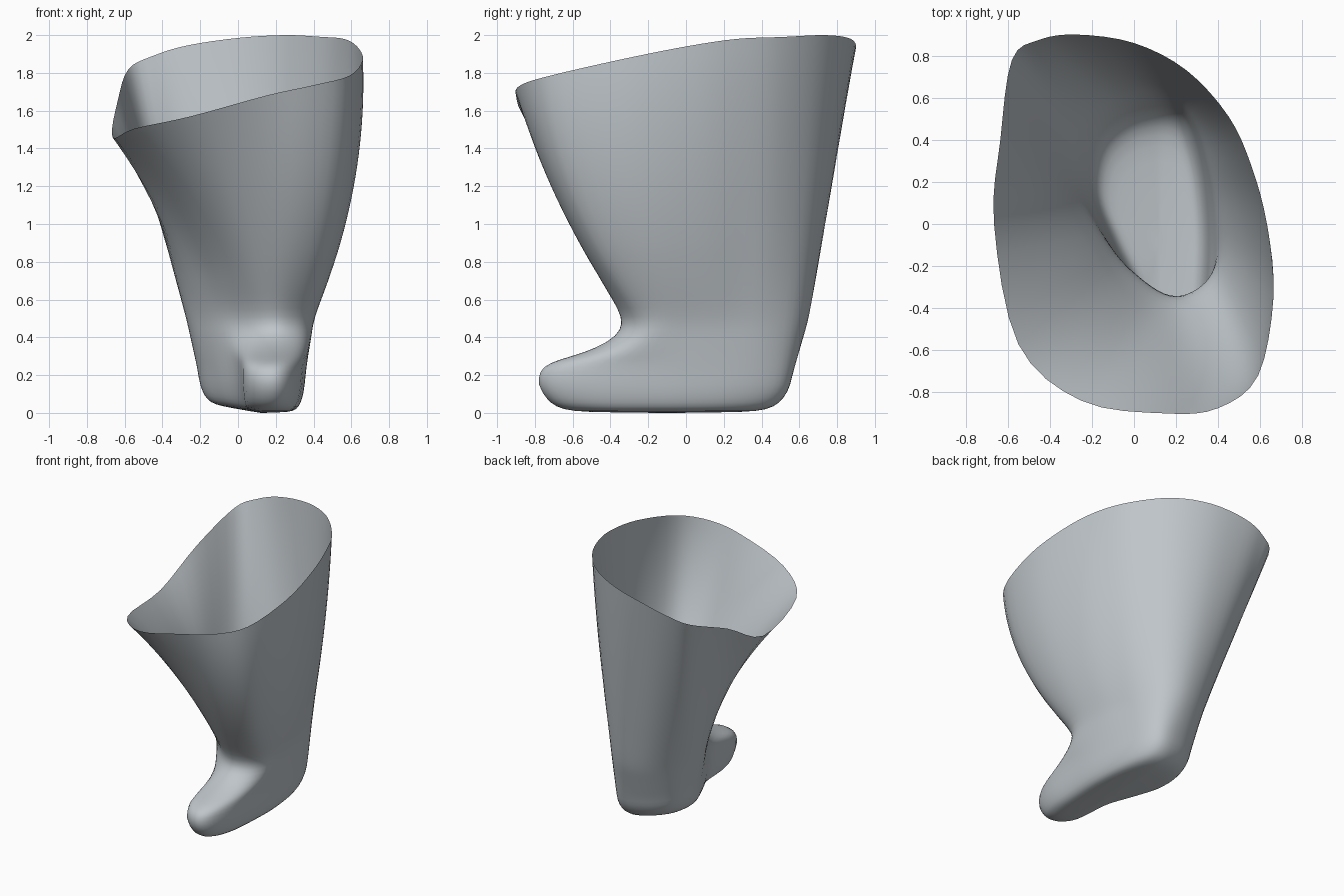
import bpy, bmesh, math
from mathutils import Vector

if "Cube" in bpy.data.objects:
    bpy.data.objects.remove(bpy.data.objects["Cube"])

SUB = 4        # samples between neighbouring outline points
LEG_RINGS = 24

# Matching outlines, from the front round by the right side
ANKLE = [(.20, -.33), (.30, -.295), (.37, -.22), (.40, -.10), (.39, .08), (.36, .25),
         (.31, .44), (.22, .59), (.08, .65), (-.09, .61), (-.21, .49), (-.27, .32),
         (-.26, .15), (-.175, -.01), (-.055, -.17), (.09, -.29)]
FOOT = [(.16, -.785), (.26, -.74), (.325, -.55), (.35, -.25), (.355, 0), (.33, .25),
        (.28, .44), (.21, .54), (.10, .56), (-.05, .52), (-.165, .42), (-.21, .27),
        (-.195, .12), (-.11, -.08), (0, -.33), (.04, -.68)]
RIM = [(.15, -.90, 1.68), (.40, -.875, 1.735), (.59, -.72, 1.785), (.66, -.35, 1.87),
       (.63, 0, 1.94), (.56, .27, 1.98), (.45, .51, 1.99), (.25, .73, 2.0),
       (0, .86, 1.985), (-.27, .90, 1.945), (-.45, .875, 1.89), (-.58, .78, 1.82),
       (-.635, .40, 1.66), (-.665, 0, 1.46), (-.55, -.57, 1.505), (-.25, -.84, 1.57)]
# Instep: height and how far the toe has come out
INSTEP = [(.47, .012), (.44, .03), (.41, .075), (.38, .14), (.34, .32), (.315, .48),
          (.295, .64), (.28, .77), (.265, .87), (.245, .94), (.22, .985), (.19, 1)]
# Sole: height and size of the outline
SOLE = [(.15, .985), (.11, .96), (.08, .93), (.055, .895), (.035, .85), (.02, .79),
        (.011, .71), (.006, .6), (.003, .41), (.001, .2)]


def smooth_loop(points):
    """Closed Catmull-Rom curve through the points."""
    out, n = [], len(points)
    p = [Vector(q) for q in points]
    for i in range(n):
        a, b, c, d = p[i - 1], p[i], p[(i + 1) % n], p[(i + 2) % n]
        for s in range(SUB):
            t = s / SUB
            out.append(.5 * (2 * b + (c - a) * t + (2 * a - 5 * b + 4 * c - d) * t ** 2
                             + (3 * b - a - 3 * c + d) * t ** 3))
    return out


ankle, foot, rim = smooth_loop(ANKLE), smooth_loop(FOOT), smooth_loop(RIM)
rings = []


def toward(d, x, y, power):
    return max(0, d.dot(Vector((x, y)).normalized())) ** power


# Flaring leg, from the slanted rim down to the ankle
for j in range(LEG_RINGS, -1, -1):
    u = j / LEG_RINGS
    ring = []
    for a, r in zip(ankle, rim):
        d = Vector((r.x, r.y)).normalized()
        bulge = (1.1 * toward(d, 1, 0, 2) - .22 * toward(d, -1, 0, 2)
                 + .2 * toward(d, 0, 1, 2) + .12 * toward(d, 0, -1, 2)
                 + .4 * toward(d, 1, -1, 4) - .5 * toward(d, -1, -1, 3))
        s = u + bulge * u * (1 - u)
        ring.append(Vector((a.x + (r.x - a.x) * s, a.y + (r.y - a.y) * s,
                            .5 + (r.z - .5) * u)))
    rings.append(ring)


def lift(x, z):
    """Inner edge of the sole is slightly raised."""
    return z + .15 * max(0, .12 - x) * (1 - z / .5)


# Instep and toe
for z, w in INSTEP:
    ring = []
    for a, f in zip(ankle, foot):
        t = min(1, max(0, (-f.y - .05) / .5))
        front = t * t * (3 - 2 * t)
        side = (.5 - z) / .31
        p = a.lerp(f, w * front + side * (1 - front))
        ring.append(Vector((p.x, p.y, lift(p.x, z))))
    rings.append(ring)

# Rounded sole
centre = Vector((.12, -.10))
for z, s in SOLE:
    ring = []
    for f in foot:
        p = centre.lerp(f, s)
        ring.append(Vector((p.x, p.y, lift(p.x, z))))
    rings.append(ring)

# Soften the crease between leg and foot
first, last = LEG_RINGS - 5, LEG_RINGS + 13
for _ in range(3):
    old = [[p.copy() for p in ring] for ring in rings]
    for j in range(first, last):
        for i, p in enumerate(old[j]):
            rings[j][i] = p * .5 + (old[j - 1][i] + old[j + 1][i]) * .25

# Skin the rings
bm = bmesh.new()
loops = [[bm.verts.new(p) for p in ring] for ring in rings]
n = len(ankle)
for up, low in zip(loops, loops[1:]):
    for i in range(n):
        k = (i + 1) % n
        bm.faces.new((up[i], low[i], low[k], up[k]))
tip = bm.verts.new((centre.x, centre.y, 0))
for i in range(n):
    bm.faces.new((loops[-1][i], tip, loops[-1][(i + 1) % n]))
for f in bm.faces:
    f.smooth = True

mesh = bpy.data.meshes.new("boot_shell")
bm.to_mesh(mesh)
bm.free()
boot = bpy.data.objects.new("boot_shell", mesh)
bpy.context.collection.objects.link(boot)

grey = bpy.data.materials.new("grey")
grey.diffuse_color = (.52, .56, .59, 1)
grey.use_nodes = True
grey.node_tree.nodes["Principled BSDF"].inputs["Base Color"].default_value = grey.diffuse_color
mesh.materials.append(grey)
